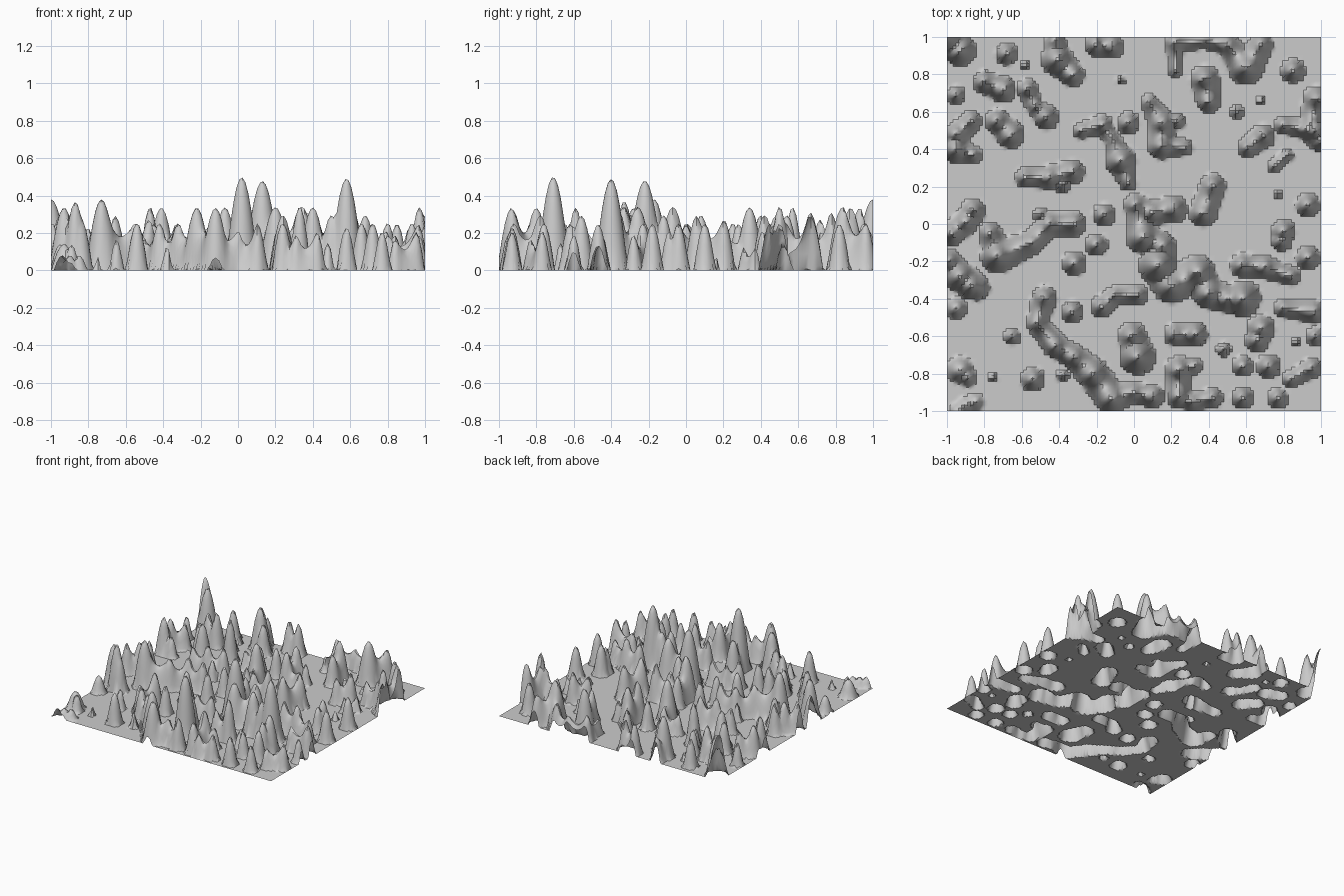
import bpy, bmesh, math

N = 127                      # grid cells per side
STEP = 2.0 / N
height = [[0.0] * (N + 1) for _ in range(N + 1)]


def slope(a, b, peak=None):
    """Raise a rounded crest from a to b; each end is (x, y, base radius)."""
    (ax, ay, ar), (bx, by, br) = a, b
    dx, dy = bx - ax, by - ay
    ll = dx * dx + dy * dy
    R = max(ar, br)
    idx = lambda v: max(0, min(N, int((v + 1) / STEP)))
    for j in range(idx(min(ay, by) - R), idx(max(ay, by) + R) + 1):
        y = -1 + j * STEP
        for i in range(idx(min(ax, bx) - R), idx(max(ax, bx) + R) + 1):
            x = -1 + i * STEP
            t = 0 if ll == 0 else max(0, min(1, ((x - ax) * dx + (y - ay) * dy) / ll))
            r = ar + (br - ar) * t
            d2 = ((x - ax - dx * t) ** 2 + (y - ay - dy * t) ** 2) / (r * r)
            if d2 < 1:
                top = peak or min(4.2 * r, 0.34)
                saddle = 1 - 0.4 * math.sin(math.pi * t)
                height[j][i] = max(height[j][i], top * saddle * (1 - d2) ** 1.12)


def ridge(*pts):
    """Chain of peaks joined by saddles."""
    for a, b in zip(pts, pts[1:]):
        slope(a, b)


def hills(*pts, peak=None):
    """Separate round hills."""
    for p in pts:
        slope(p, p, peak)


# Back left area
ridge((-1, 1, .1), (-.93, .93, .08))
ridge((-.8, .76, .055), (-.7, .72, .065))
ridge((-.57, .72, .05), (-.53, .63, .04), (-.47, .57, .06))
ridge((-.87, .55, .05), (-.95, .48, .06), (-.95, .4, .07), (-.86, .37, .04))
ridge((-.73, .55, .06), (-.66, .48, .07))
ridge((-.42, .98, .05), (-.41, .88, .08), (-.33, .8, .06))
ridge((-.2, .96, .06), (-.12, .95, .06))
ridge((-.28, .5, .04), (-.17, .53, .05), (-.12, .46, .035), (-.07, .34, .08), (-.03, .22, .04))
ridge((-.58, .25, .05), (-.45, .25, .06), (-.33, .28, .06))
ridge((-.86, .07, .06), (-.9, .01, .06), (-.97, -.05, .06))
hills((-.68, .91, .055), (-.58, .85, .02), (-.95, .69, .045), (-.03, .54, .055),
      (-.38, .21, .04), (-.16, .05, .055), (-.07, .77, .02))

# Front left area
ridge((-.77, -.05, .055), (-.72, -.17, .085), (-.55, -.1, .06), (-.45, 0, .06), (-.32, 0, .06))
ridge((-.99, -.2, .06), (-.93, -.28, .08), (-.84, -.34, .065))
ridge((-.48, -.4, .065), (-.52, -.53, .05), (-.42, -.65, .06), (-.32, -.71, .06),
      (-.22, -.8, .08), (-.12, -.93, .08), (0, -.9, .05), (.1, -.92, .06))
ridge((-.17, -.44, .055), (-.1, -.38, .045), (.02, -.38, .05))
hills((-.5, .05, .035), (-.2, -.11, .055), (-.32, -.21, .06), (-.65, -.6, .04),
      (-.33, -.47, .055), (-.75, -.82, .02), (-.54, -.83, .06), (-.38, -.81, .03))
hills((-.95, -.45, .055), (-.93, -.78, .07), (-.89, -.82, .045), peak=.14)
hills((-.94, -1, .045), (-.9, -.97, .045), (-.85, -.95, .045), peak=.08)

# Front right area
ridge((-.01, -.6, .07), (.02, -.7, .085))
ridge((.22, -.59, .055), (.32, -.59, .06))
ridge((.32, -.76, .04), (.24, -.78, .07), (.24, -.92, .06), (.31, -.95, .045), (.42, -.93, .05))
ridge((.84, -.83, .04), (.95, -.77, .05))
ridge((.8, -.45, .045), (.96, -.47, .06))
ridge((.01, .1, .06), (.1, .06, .06), (.21, .08, .07))
ridge((.01, .1, .05), (.05, -.07, .085), (.15, -.12, .07), (.13, -.22, .1), (.2, -.33, .09),
      (.34, -.26, .09), (.4, -.37, .08), (.5, -.4, .07), (.59, -.39, .085))
ridge((.58, -.22, .06), (.7, -.23, .06), (.84, -.28, .045))
hills((.48, -.67, .035), (.58, -.76, .05), (.58, -.93, .055), (.68, -.56, .07),
      (.66, -.62, .06), (.72, -.76, .06), (.77, -.93, .05), (.87, -.63, .02),
      (.97, -.6, .045), (.93, -.18, .06), (.8, -.04, .06), (.79, -.09, .05))

# Back right area
ridge((.42, .2, .065), (.37, .06, .07))
ridge((.08, .65, .04), (.15, .54, .07), (.15, .42, .07), (.27, .41, .04))
ridge((.38, .77, .075), (.4, .66, .06))
ridge((.61, .41, .05), (.69, .47, .06))
ridge((.75, .31, .03), (.82, .37, .03))
ridge((.22, .82, .03), (.22, .97, .05), (.38, .98, .04), (.5, .96, .055),
      (.6, .84, .09), (.68, .96, .06))
ridge((.8, .53, .045), (.92, .51, .055), (1, .45, .06))
ridge((.98, .66, .075), (.95, .54, .06))
hills((.23, .55, .04), (.93, .1, .06), (.77, .16, .02), (.85, .82, .06),
      (.68, .66, .02), (.55, .6, .03))

# Tallest spires: x, y, base radius, height
for x, y, r, h in ((.02, -.71, .09, .5), (.58, -.4, .09, .49), (.13, -.22, .1, .48),
                   (-1, 1, .1, .38), (-.73, -.17, .085, .38), (-.87, -.33, .07, .37),
                   (-.47, .57, .06, .34), (.97, .5, .06, .34), (.33, -.59, .06, .34)):
    slope((x, y, r), (x, y, r), h)

# Terrain sheet displaced by the height field
bm = bmesh.new()
bmesh.ops.create_grid(bm, x_segments=N, y_segments=N, size=1)
for v in bm.verts:
    v.co.z = height[round((v.co.y + 1) / STEP)][round((v.co.x + 1) / STEP)]
mesh = bpy.data.meshes.new("terrain")
bm.to_mesh(mesh)
bm.free()
terrain = bpy.data.objects.new("terrain", mesh)
bpy.context.collection.objects.link(terrain)

# Smooth slopes, crisp foot where the hills meet the flat ground
bpy.context.view_layer.objects.active = terrain
terrain.select_set(True)
bpy.ops.object.shade_smooth_by_angle(angle=math.radians(40))
